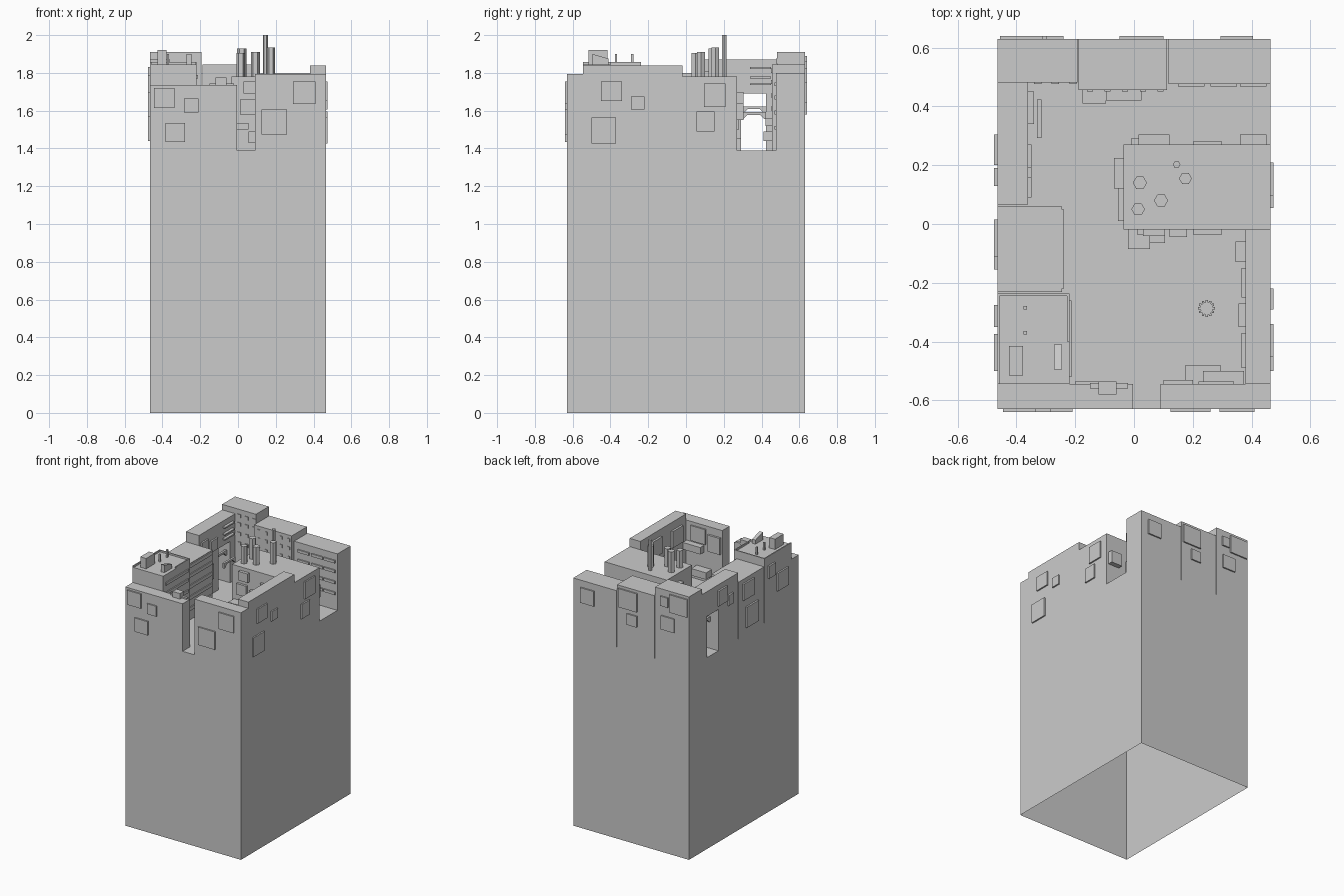
import bpy, bmesh, math

FLOOR = 1.39


def mesh_object(name, bm):
    bmesh.ops.recalc_face_normals(bm, faces=bm.faces)
    me = bpy.data.meshes.new(name)
    bm.to_mesh(me)
    bm.free()
    ob = bpy.data.objects.new(name, me)
    bpy.context.collection.objects.link(ob)
    return ob


def add_box(bm, x0, x1, y0, y1, z0, z1, open_bottom=False):
    r = bmesh.ops.create_cube(bm, size=1)
    for v in r["verts"]:
        v.co = ((x0 + x1) / 2 + v.co.x * (x1 - x0),
                (y0 + y1) / 2 + v.co.y * (y1 - y0),
                (z0 + z1) / 2 + v.co.z * (z1 - z0))
    if open_bottom:
        low = [f for f in {f for v in r["verts"] for f in v.link_faces}
               if all(abs(v.co.z - z0) < 1e-5 for v in f.verts)]
        bmesh.ops.delete(bm, geom=low, context="FACES_ONLY")


def boxes(name, items, open_bottom=False):
    bm = bmesh.new()
    for it in items:
        add_box(bm, *it, open_bottom=open_bottom)
    return mesh_object(name, bm)


def panels(name, axis, wall, out, rects):
    """Plates on a wall: rects are (u0, u1, z0, z1); out is the signed depth."""
    lo, hi = sorted((wall - 0.002 * (out > 0) + 0.002 * (out < 0), wall + out))
    items = []
    for u0, u1, z0, z1 in rects:
        items.append((lo, hi, u0, u1, z0, z1) if axis == "x" else (u0, u1, lo, hi, z0, z1))
    return boxes(name, items)


def prism_x(name, profile, x0, x1):
    bm = bmesh.new()
    f = bm.faces.new([bm.verts.new((x0, y, z)) for y, z in profile])
    r = bmesh.ops.extrude_face_region(bm, geom=[f])
    bmesh.ops.translate(bm, vec=(x1 - x0, 0, 0),
                        verts=[g for g in r["geom"] if isinstance(g, bmesh.types.BMVert)])
    return mesh_object(name, bm)


# tall hollow plinth, open underneath
boxes("plinth", [(-0.465, 0.465, -0.63, 0.63, 0, FLOOR)], open_bottom=True)

# perimeter buildings: x0, x1, y0, y1, top
for name, x0, x1, y0, y1, top in [
    ("front_left_building", -0.465, -0.004, -0.63, -0.545, 1.735),
    ("front_right_building", 0.09, 0.465, -0.63, -0.545, 1.795),
    ("corner_building", -0.465, -0.22, -0.545, -0.237, 1.845),
    ("left_building", -0.465, -0.245, -0.232, 0.06, 1.80),
    ("right_wall_building", 0.38, 0.465, -0.545, -0.018, 1.84),
    ("chimney_building", -0.035, 0.465, -0.018, 0.27, 1.78),
    ("back_left_building", -0.465, -0.193, 0.482, 0.63, 1.91),
    ("back_middle_building", -0.188, 0.113, 0.455, 0.63, 1.845),
    ("back_right_building", 0.118, 0.465, 0.477, 0.63, 1.80),
]:
    boxes(name, [(x0, x1, y0, y1, FLOOR, top)], open_bottom=True)

# left wall with a passage through it
prism_x("passage_wall", [(0.066, FLOOR), (0.292, FLOOR), (0.292, 1.69), (0.424, 1.69),
                         (0.424, FLOOR), (0.482, FLOOR), (0.482, 1.87), (0.066, 1.87)],
        -0.465, -0.36)
# braced beams across the passage
for i, (x, z) in enumerate(((-0.40, 1.615), (-0.33, 1.585))):
    prism_x(f"passage_beam_{i}", [(0.292, z - 0.03), (0.302, z - 0.03), (0.325, z - 0.007),
                                  (0.391, z - 0.007), (0.414, z - 0.03), (0.424, z - 0.03),
                                  (0.424, z + 0.007), (0.292, z + 0.007)], x, x + 0.015)

# plates on the outer walls
panels("front_plates", "y", -0.63, -0.01, [
    (-0.445, -0.335, 1.615, 1.72), (-0.285, -0.21, 1.59, 1.665), (-0.385, -0.28, 1.435, 1.535),
    (0.29, 0.41, 1.635, 1.755), (0.125, 0.26, 1.475, 1.605)])
panels("right_plates", "x", 0.465, 0.01, [
    (-0.45, -0.34, 1.65, 1.755), (-0.29, -0.22, 1.605, 1.675), (-0.5, -0.37, 1.425, 1.565),
    (0.095, 0.21, 1.62, 1.745), (0.055, 0.15, 1.49, 1.595)])
panels("back_plates", "y", 0.63, 0.01, [
    (0.295, 0.405, 1.64, 1.75), (-0.05, 0.1, 1.69, 1.825), (-0.05, 0.03, 1.58, 1.66),
    (-0.455, -0.31, 1.76, 1.89), (-0.3, -0.24, 1.79, 1.86), (-0.35, -0.245, 1.62, 1.72)])
panels("left_plates", "x", -0.465, -0.012, [
    (0.2, 0.305, 1.72, 1.83), (0.13, 0.19, 1.68, 1.755), (-0.155, -0.02, 1.44, 1.59),
    (-0.11, 0.015, 1.65, 1.77), (-0.5, -0.375, 1.57, 1.70), (-0.35, -0.275, 1.70, 1.79)])

# plates and bays facing the courtyard
boxes("chimney_building_bays", [
    (-0.02, 0.055, -0.085, -0.018, 1.50, 1.535), (0.055, 0.105, -0.065, -0.018, 1.43, 1.49),
    (0.01, 0.09, -0.035, -0.018, 1.58, 1.66), (0.03, 0.105, -0.04, -0.018, 1.69, 1.755),
    (0.12, 0.18, -0.045, -0.018, 1.55, 1.64), (0.2, 0.3, -0.035, -0.018, 1.6, 1.71),
    (0.015, 0.12, 0.27, 0.305, 1.6, 1.70), (-0.01, 0.09, 0.27, 0.29, 1.45, 1.55),
    (0.36, 0.45, 0.27, 0.305, 1.55, 1.64), (0.2, 0.3, 0.27, 0.28, 1.5, 1.62),
    (-0.068, -0.035, 0.12, 0.225, 1.62, 1.72), (-0.055, -0.035, 0.01, 0.12, 1.48, 1.59)])
boxes("right_wall_bays", [
    (0.345, 0.38, -0.13, -0.06, 1.62, 1.69), (0.365, 0.38, -0.25, -0.15, 1.67, 1.79),
    (0.355, 0.38, -0.35, -0.27, 1.55, 1.63), (0.365, 0.38, -0.49, -0.37, 1.66, 1.78)])
boxes("front_building_bays", [
    (0.175, 0.295, -0.545, -0.48, 1.44, 1.49), (0.235, 0.375, -0.545, -0.50, 1.6, 1.65),
    (0.1, 0.2, -0.545, -0.53, 1.62, 1.74), (0.22, 0.34, -0.545, -0.535, 1.66, 1.77),
    (-0.2, -0.07, -0.545, -0.535, 1.55, 1.67), (-0.15, -0.02, -0.56, -0.54, 1.735, 1.745),
    (-0.12, -0.06, -0.58, -0.535, 1.735, 1.775)])
boxes("back_building_bays", [
    (-0.175, -0.095, 0.41, 0.455, 1.44, 1.49), (-0.095, 0.025, 0.42, 0.455, 1.52, 1.56)])
panels("passage_wall_plates", "x", -0.36, 0.012, [
    (0.09, 0.16, 1.72, 1.81), (0.19, 0.27, 1.70, 1.78), (0.12, 0.22, 1.5, 1.61)])

# balconies stacked on the facades
ledges = []
for z in (1.46, 1.54, 1.62, 1.70, 1.77):
    ledges.append((-0.246, -0.238, -0.22, 0.05, z, z + 0.025))
    ledges.append((-0.221, -0.212, -0.52, -0.26, z, z + 0.02))
for z in (1.735, 1.77, 1.82):
    ledges.append((-0.361, -0.34, 0.34, 0.45, z, z + 0.01))
for z in (1.5, 1.58, 1.66, 1.73):
    ledges += [(x, x + 0.09, 0.468, 0.478, z, z + 0.02) for x in (0.15, 0.26, 0.36)]
boxes("balcony_ledges", ledges)

# small window grid on the back middle and back left buildings
panes = []
for z in (1.60, 1.67, 1.74, 1.80):
    panes += [(-0.16 + i * 0.06, -0.14 + i * 0.06, 0.45, 0.456, z, z + 0.022) for i in range(5)]
    panes += [(-0.34 + i * 0.06, -0.315 + i * 0.06, 0.477, 0.483, z + 0.05, z + 0.075) for i in range(3)]
boxes("window_panes", panes)

# corner building roof: hut, stair hood, raised slab and thin vents
boxes("roof_hut", [(-0.425, -0.378, -0.515, -0.415, 1.84, 1.92)])
prism_x("roof_hatch", [(-0.495, 1.84), (-0.41, 1.84), (-0.41, 1.875), (-0.495, 1.90)], -0.272, -0.245)
boxes("roof_rim", [(-0.465, -0.457, -0.545, -0.237, 1.84, 1.857),
                   (-0.228, -0.22, -0.4, -0.237, 1.84, 1.857),
                   (-0.465, -0.22, -0.245, -0.237, 1.84, 1.857)])
boxes("roof_vents", [(-0.376, -0.364, y - 0.006, y + 0.006, 1.84, 1.90) for y in (-0.37, -0.285)])


def tube(name, x, y, r, z0, z1, sides=6, turn=0.0):
    bpy.ops.mesh.primitive_cylinder_add(vertices=sides, radius=r, depth=z1 - z0,
                                        location=(x, y, (z0 + z1) / 2), rotation=(0, 0, turn))
    bpy.context.object.name = name


# six-sided chimneys
for i, (x, y, r, top) in enumerate([(0.02, 0.14, 0.024, 1.93), (0.014, 0.05, 0.023, 1.905),
                                    (0.092, 0.08, 0.024, 1.91), (0.175, 0.155, 0.022, 1.935),
                                    (0.145, 0.202, 0.013, 2.0)]):
    tube(f"chimney_{i}", x, y, r, 1.775, top, turn=math.pi / 6)

# small stone well in the courtyard
tube("well", 0.247, -0.287, 0.022, FLOOR, FLOOR + 0.035, sides=12)
boxes("well_stones", [(0.247 + 0.025 * math.cos(a) - 0.004, 0.247 + 0.025 * math.cos(a) + 0.004,
                       -0.287 + 0.025 * math.sin(a) - 0.004, -0.287 + 0.025 * math.sin(a) + 0.004,
                       FLOOR, FLOOR + 0.03) for a in (i * math.pi / 6 for i in range(12))])
